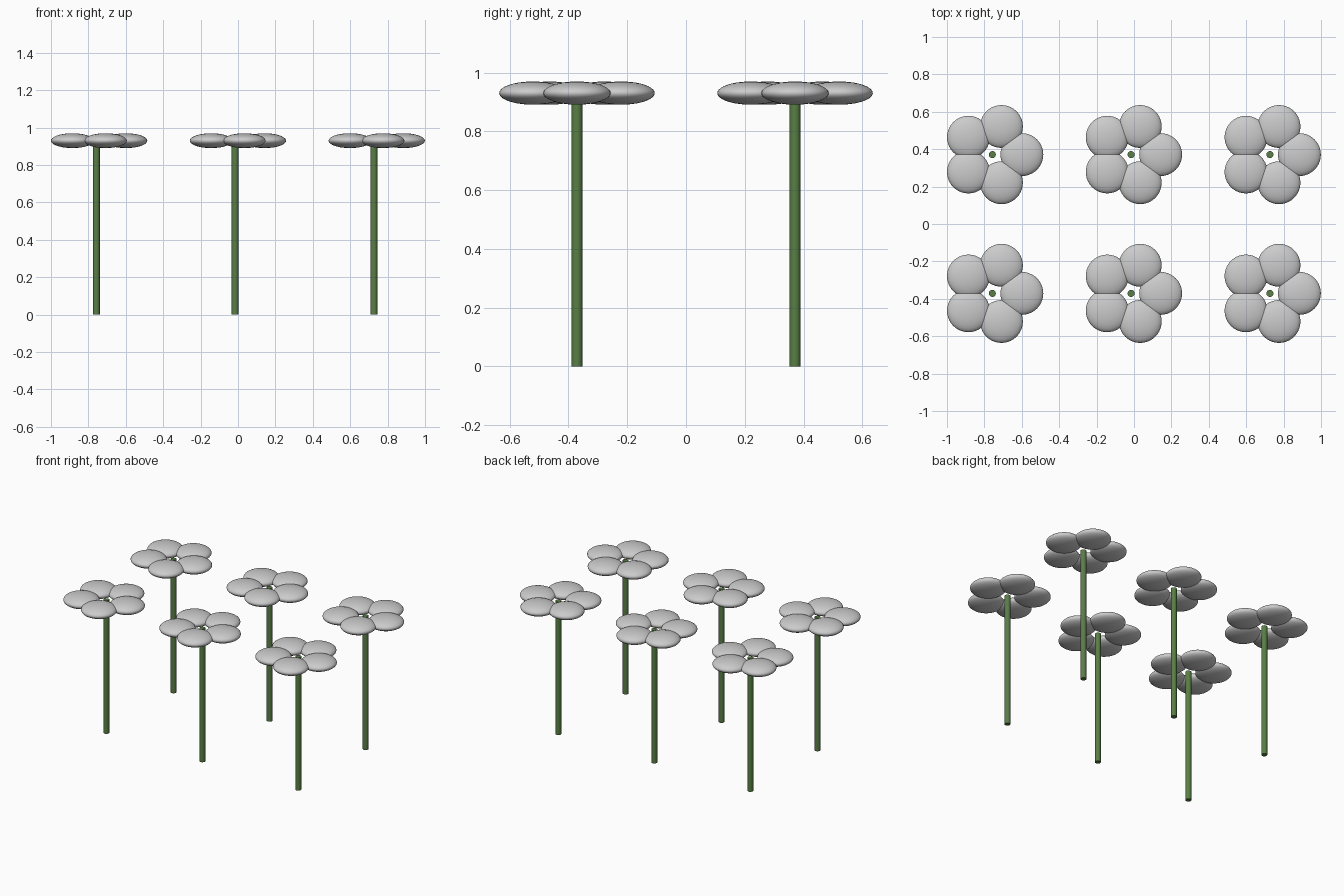
import bpy
from math import cos, sin, radians, tau

if "Cube" in bpy.data.objects:
    bpy.data.objects.remove(bpy.data.objects["Cube"])

SPACING = 0.742          # distance between neighbouring flowers
HEIGHT = 0.93            # stem length and height of the petal ring
STEM_R = 0.0187
RING_R = 0.158           # stem axis to petal centre
PETAL_R, PETAL_H = 0.1145, 0.0395
X0 = -0.0155             # petal rings reach further on one side, so stems sit off-centre

green = bpy.data.materials.new("stem_green")
green.diffuse_color = (0.10, 0.21, 0.06, 1)
green.use_nodes = True
green.node_tree.nodes["Principled BSDF"].inputs["Base Color"].default_value = green.diffuse_color


def add_stem(x, y, tag):
    bpy.ops.mesh.primitive_cylinder_add(vertices=24, radius=STEM_R, depth=HEIGHT,
                                        location=(x, y, HEIGHT / 2))
    ob = bpy.context.object
    ob.name = f"stem_{tag}"
    ob.data.materials.append(green)
    bpy.ops.object.shade_smooth_by_angle(angle=radians(40))


def add_petal(x, y, angle, tag):
    bpy.ops.mesh.primitive_uv_sphere_add(
        segments=40, ring_count=20, radius=1,
        location=(x + RING_R * cos(angle), y + RING_R * sin(angle), HEIGHT))
    ob = bpy.context.object
    ob.name = f"petal_{tag}"
    ob.scale = (PETAL_R, PETAL_R, PETAL_H)
    bpy.ops.object.transform_apply(location=False, rotation=False, scale=True)
    bpy.ops.object.shade_smooth()


# Three by two bed of five-petalled flowers
for col in range(3):
    for row in range(2):
        x = X0 + (col - 1) * SPACING
        y = (row - 0.5) * SPACING
        flower = f"{col + 1}_{row + 1}"
        add_stem(x, y, flower)
        for i in range(5):
            add_petal(x, y, i * tau / 5, f"{flower}_{i + 1}")
